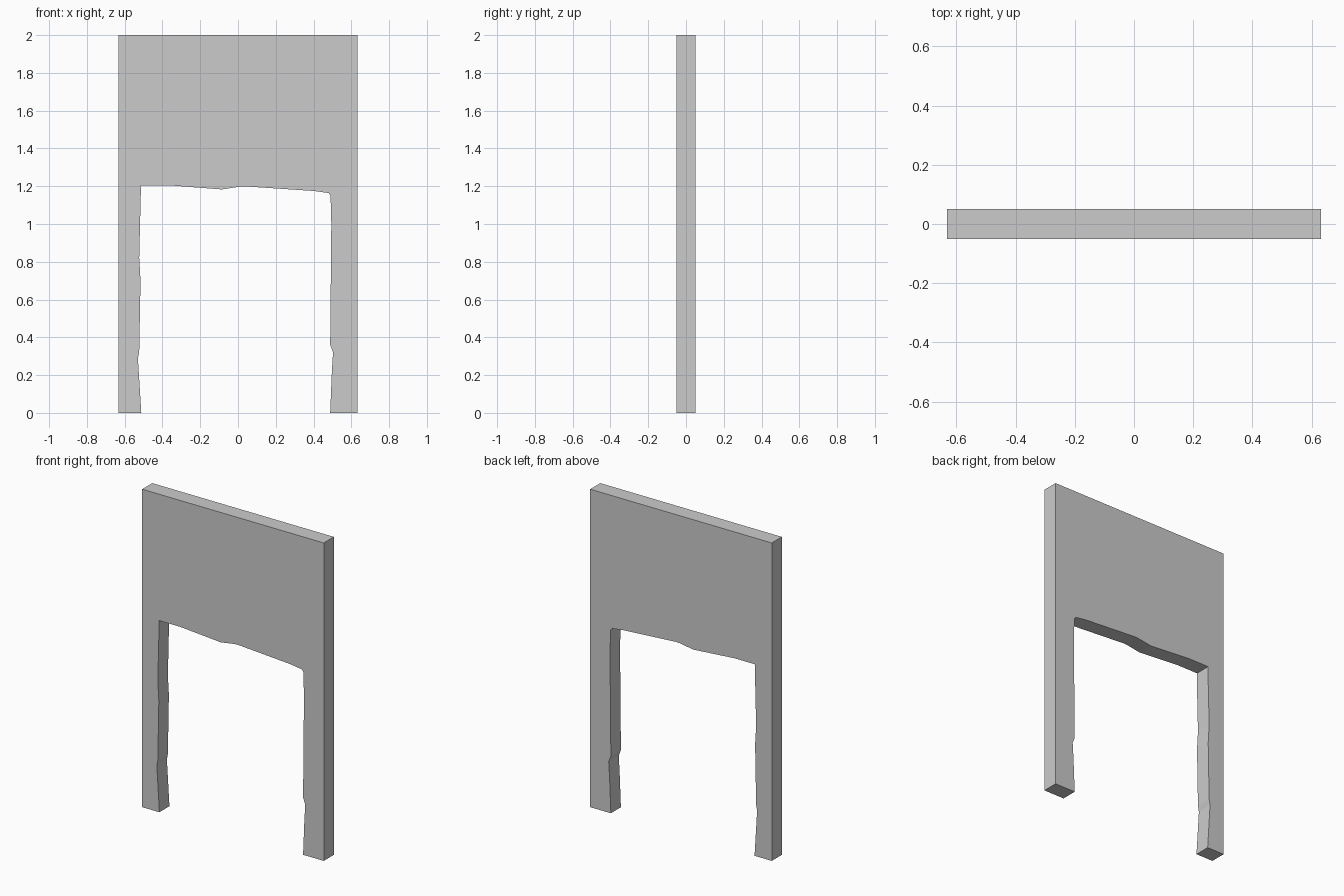
import bpy, bmesh
from mathutils import Vector

if "Cube" in bpy.data.objects:
    bpy.data.objects.remove(bpy.data.objects["Cube"])

HALF_W, HALF_D, HEIGHT = 0.632, 0.05, 2.0

# Rough edge of the opening, from left foot up, across and down to right foot
opening = [
    (-0.512, 0), (-0.53, 0.29), (-0.523, 0.325), (-0.516, 0.70), (-0.523, 0.82),
    (-0.514, 1.185), (-0.516, 1.205), (-0.37, 1.205), (-0.24, 1.195),
    (-0.085, 1.183), (0.01, 1.198), (0.04, 1.199), (0.40, 1.175),
    (0.48, 1.164), (0.49, 1.15), (0.494, 1.0), (0.488, 0.36),
    (0.503, 0.32), (0.497, 0.22), (0.488, 0),
]

# Full wall outline: opening plus the square outer frame
outline = opening + [(HALF_W, 0), (HALF_W, HEIGHT), (-HALF_W, HEIGHT), (-HALF_W, 0)]


def extruded_panel(name, points, half_depth):
    bm = bmesh.new()
    face = bm.faces.new([bm.verts.new((x, -half_depth, z)) for x, z in points])
    ext = bmesh.ops.extrude_face_region(bm, geom=[face], use_keep_orig=True)
    verts = [g for g in ext["geom"] if isinstance(g, bmesh.types.BMVert)]
    bmesh.ops.translate(bm, verts=verts, vec=Vector((0, 2 * half_depth, 0)))
    bmesh.ops.recalc_face_normals(bm, faces=bm.faces)
    mesh = bpy.data.meshes.new(name)
    bm.to_mesh(mesh)
    bm.free()
    obj = bpy.data.objects.new(name, mesh)
    bpy.context.collection.objects.link(obj)
    return obj


# Wall with the broken doorway
extruded_panel("doorway_wall", outline, HALF_D)
